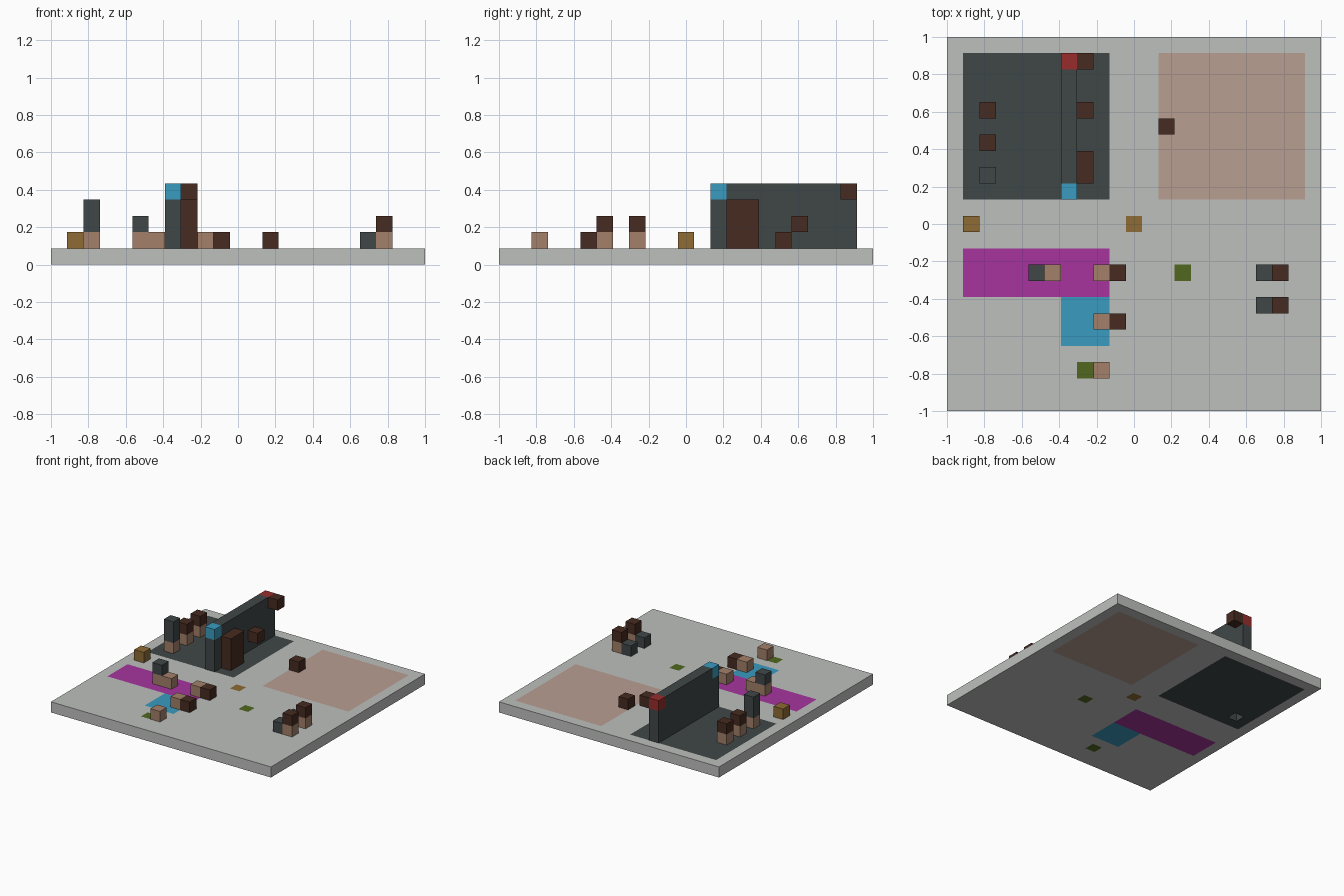
import bpy, bmesh

cube = bpy.data.objects.get("Cube")
if cube:
    bpy.data.objects.remove(cube, do_unlink=True)

N = 23          # cells along each side
U = 2 / N       # cell size


def linear(c):
    c /= 255
    return c / 12.92 if c <= 0.04045 else ((c + 0.055) / 1.055) ** 2.4


def material(name, rgb):
    col = (*[linear(c) for c in rgb], 1)
    m = bpy.data.materials.new(name)
    m.use_nodes = True
    m.diffuse_color = col
    bsdf = next(n for n in m.node_tree.nodes if n.type == 'BSDF_PRINCIPLED')
    bsdf.inputs["Base Color"].default_value = col
    bsdf.inputs["Roughness"].default_value = 0.8
    return m


MATS = {name: material(name, rgb) for name, rgb in {
    "pale_grey": (190, 192, 190),
    "slate": (64, 71, 71),
    "pale_pink": (184, 159, 146),
    "tan": (163, 128, 106),
    "magenta": (166, 52, 158),
    "blue": (58, 156, 192),
    "dark_brown": (71, 43, 33),
    "ochre": (142, 107, 52),
    "green": (82, 103, 32),
    "red": (152, 44, 44),
}.items()}
ORDER = list(MATS)


def link(name, bm, mats):
    mesh = bpy.data.meshes.new(name)
    bm.to_mesh(mesh)
    bm.free()
    for m in mats:
        mesh.materials.append(MATS[m])
    ob = bpy.data.objects.new(name, mesh)
    bpy.context.collection.objects.link(ob)
    return ob


def box(name, colour, cell, size=(1, 1, 1)):
    """Block given by its lowest cell and its size in cells."""
    bm = bmesh.new()
    bmesh.ops.create_cube(bm, size=1)
    for v in bm.verts:
        v.co = [(c + (p + 0.5) * s) * U for c, p, s in zip(cell, v.co, size)]
        v.co.x -= 1
        v.co.y -= 1
    return link(name, bm, [colour])


# Floor slab: coloured zones as (colour, x0, x1, y0, y1) in cells
ZONES = [
    ("slate", 1, 10, 13, 22),
    ("pale_pink", 13, 22, 13, 22),
    ("magenta", 1, 10, 7, 10),
    ("blue", 7, 10, 4, 7),
    ("ochre", 11, 12, 11, 12),
    ("green", 14, 15, 8, 9),
    ("green", 8, 9, 2, 3),
]
HOLE = (2, 14)  # open cell below the tall figure

bm = bmesh.new()
bmesh.ops.create_grid(bm, x_segments=N, y_segments=N, size=1)
open_faces = []
for f in bm.faces:
    c = f.calc_center_median()
    i, j = int((c.x + 1) / U), int((c.y + 1) / U)
    for colour, x0, x1, y0, y1 in ZONES:
        if x0 <= i < x1 and y0 <= j < y1:
            f.material_index = ORDER.index(colour)
    if (i, j) == HOLE:
        open_faces.append(f)
bmesh.ops.delete(bm, geom=open_faces, context='FACES')
floor = link("floor_slab", bm, ORDER)
floor.location.z = U
solid = floor.modifiers.new("thickness", 'SOLIDIFY')
solid.thickness = U
solid.offset = -1

# Wall with coloured end caps, door and brackets
box("wall_lower", "slate", (7, 13, 1), (1, 9, 3))
box("wall_upper", "slate", (7, 14, 4), (1, 7, 1))
box("wall_front_cap", "blue", (7, 13, 4))
box("wall_back_cap", "red", (7, 21, 4))
box("door", "dark_brown", (8, 14, 1), (1, 2, 3))
box("wall_bracket_high", "dark_brown", (8, 21, 4))
box("wall_bracket_low", "dark_brown", (8, 18, 2))

# Standing figures: tan base with a coloured top
for k, (x, y, colour, h) in enumerate([
        (2, 14, "slate", 2), (2, 16, "dark_brown", 1), (2, 18, "dark_brown", 1),
        (5, 8, "slate", 1), (20, 6, "dark_brown", 1), (20, 8, "dark_brown", 1)]):
    box(f"figure_base_{k}", "tan", (x, y, 1))
    box(f"figure_top_{k}", colour, (x, y, 2), (1, 1, h))

# Single blocks on the floor
for k, (x, y, colour) in enumerate([
        (6, 8, "tan"), (9, 8, "tan"), (9, 5, "tan"), (9, 2, "tan"),
        (10, 8, "dark_brown"), (10, 5, "dark_brown"), (13, 17, "dark_brown"),
        (19, 6, "slate"), (19, 8, "slate"), (1, 11, "ochre")]):
    box(f"floor_block_{k}", colour, (x, y, 1))
